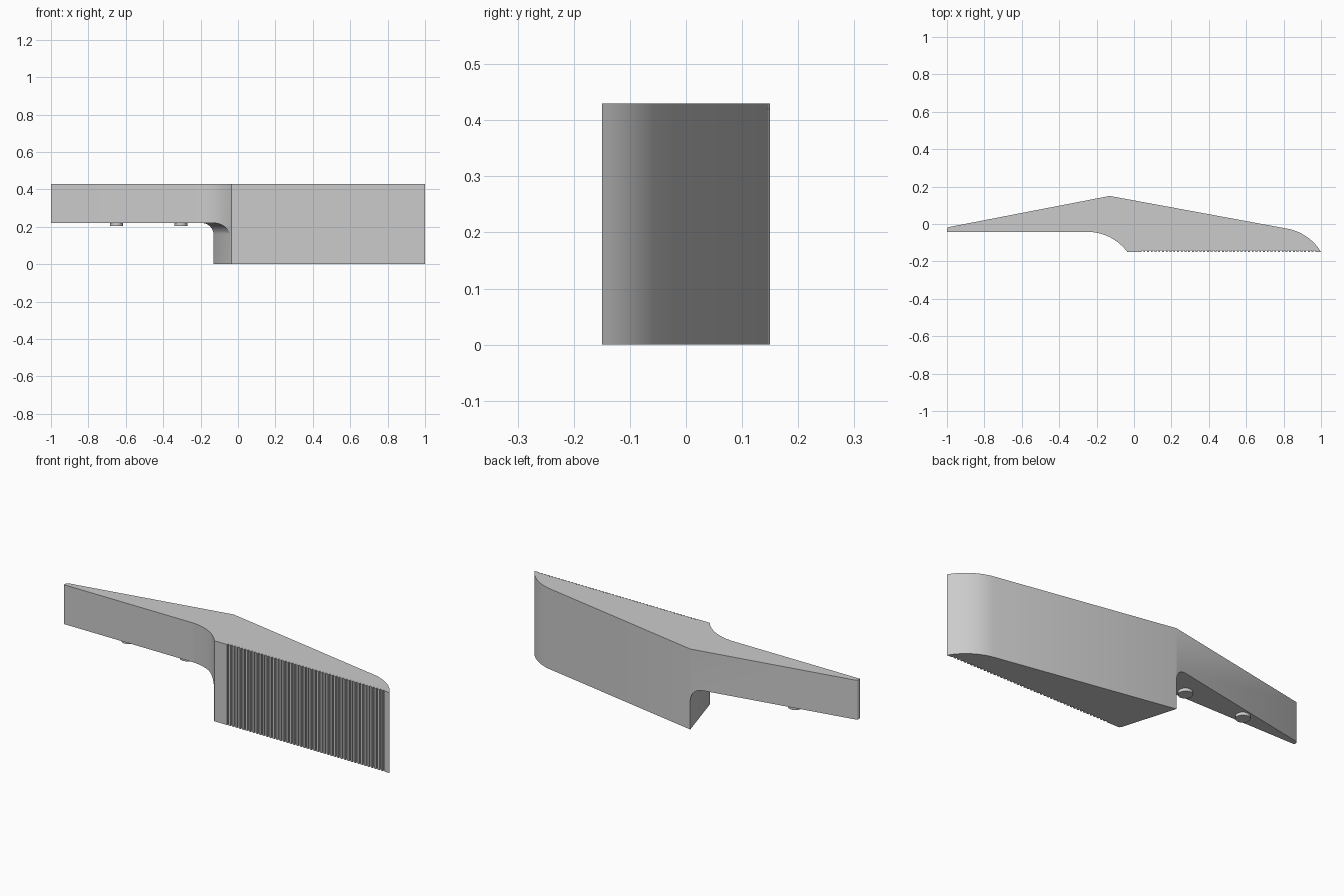
import bpy, bmesh
from math import sin, cos, radians, atan2, pi

if "Cube" in bpy.data.objects:
    bpy.data.objects.remove(bpy.data.objects["Cube"], do_unlink=True)

HEIGHT, ARM_Z, FILLET = 0.43, 0.22, 0.065
FRONT, BACK = -0.15, 0.15

grey = bpy.data.materials.new("light grey")
grey.use_nodes = True
grey.diffuse_color = (0.6, 0.6, 0.6, 1)
grey.node_tree.nodes["Principled BSDF"].inputs["Base Color"].default_value = (0.6, 0.6, 0.6, 1)


def prism(name, start, end):
    """Solid between two matching loops of 3D points, normals outward."""
    bm = bmesh.new()
    a = [bm.verts.new(p) for p in start]
    b = [bm.verts.new(p) for p in end]
    bm.faces.new(a)
    bm.faces.new(b[::-1])
    for i in range(len(a)):
        j = (i + 1) % len(a)
        bm.faces.new((a[j], a[i], b[i], b[j]))
    bm.normal_update()
    if bm.calc_volume(signed=True) < 0:
        bmesh.ops.reverse_faces(bm, faces=bm.faces)
    mesh = bpy.data.meshes.new(name)
    bm.to_mesh(mesh)
    bm.free()
    obj = bpy.data.objects.new(name, mesh)
    bpy.context.collection.objects.link(obj)
    mesh.materials.append(grey)
    return obj


def arc(cx, cy, r, a0, a1, n=14):
    angles = [a0 + (a1 - a0) * i / n for i in range(n + 1)]
    return [(cx + r * cos(a), cy + r * sin(a)) for a in angles]


def smooth(obj):
    bpy.ops.object.select_all(action='DESELECT')
    obj.select_set(True)
    bpy.context.view_layer.objects.active = obj
    bpy.ops.object.shade_smooth_by_angle(angle=radians(25))


# Plan outline: thin rounded tip, ridge at the back, rounded nose
outline = [(-1, -0.042), (-1, -0.026), (-0.996, -0.02), (-0.988, -0.016), (-0.13, BACK)]
tilt = atan2(0.175, 0.95)
nose_r = 0.266
nx, ny = 0.82 - nose_r * sin(tilt), -0.025 - nose_r * cos(tilt)
nose_end = atan2(FRONT - ny, 1 - nx)
outline += arc(nx, ny, nose_r, pi / 2 - tilt, nose_end)[:-1] + [(1, FRONT)]

# Square vertical grooves along the grip face
teeth, x0, x1, depth = 47, 0.03, 0.97, 0.008
pitch = (x1 - x0) / teeth
for i in range(teeth):
    right = x1 - i * pitch
    left = right - pitch / 2
    outline += [(right, FRONT), (right, FRONT + depth), (left, FRONT + depth), (left, FRONT)]

# Concave sweep from the grip face into the slim arm
sweep_r = 0.268
sweep_y = -0.042 - sweep_r
sweep = arc(-0.25, sweep_y, sweep_r, radians(36.7), pi / 2)
outline += [(sweep[0][0], FRONT)] + sweep[1:]

jaw = prism("jaw_body", [(x, y, 0) for x, y in outline],
            [(x, y, HEIGHT) for x, y in outline])

# Slanted, filleted cutter that clears the space below the arm
profile = [(-1.5, -0.1), (0, -0.1)]
profile += arc(-FILLET, ARM_Z - FILLET, FILLET, 0, pi / 2, 10)
profile.append((-1.5, ARM_Z))


def section(y):
    shift = -0.13 + (BACK - y) * 0.3
    return [(x + shift, y, z) for x, z in profile]


cutter = prism("arm_cutter", section(-0.4), section(0.4))
cutter.hide_render = True
cut = jaw.modifiers.new("undercut", 'BOOLEAN')
cut.operation = 'DIFFERENCE'
cut.solver = 'EXACT'
cut.object = cutter
bpy.context.view_layer.objects.active = jaw
bpy.ops.object.modifier_apply(modifier=cut.name)
bpy.data.objects.remove(cutter, do_unlink=True)
smooth(jaw)

# Locating pins under the arm
for name, x in (("outer_pin", -0.65), ("inner_pin", -0.305)):
    ring = arc(x, 0.006, 0.035, 0, 2 * pi, 32)[:-1]
    pin = prism(name, [(px, py, 0.204) for px, py in ring],
                [(px, py, ARM_Z + 0.01) for px, py in ring])
    smooth(pin)
